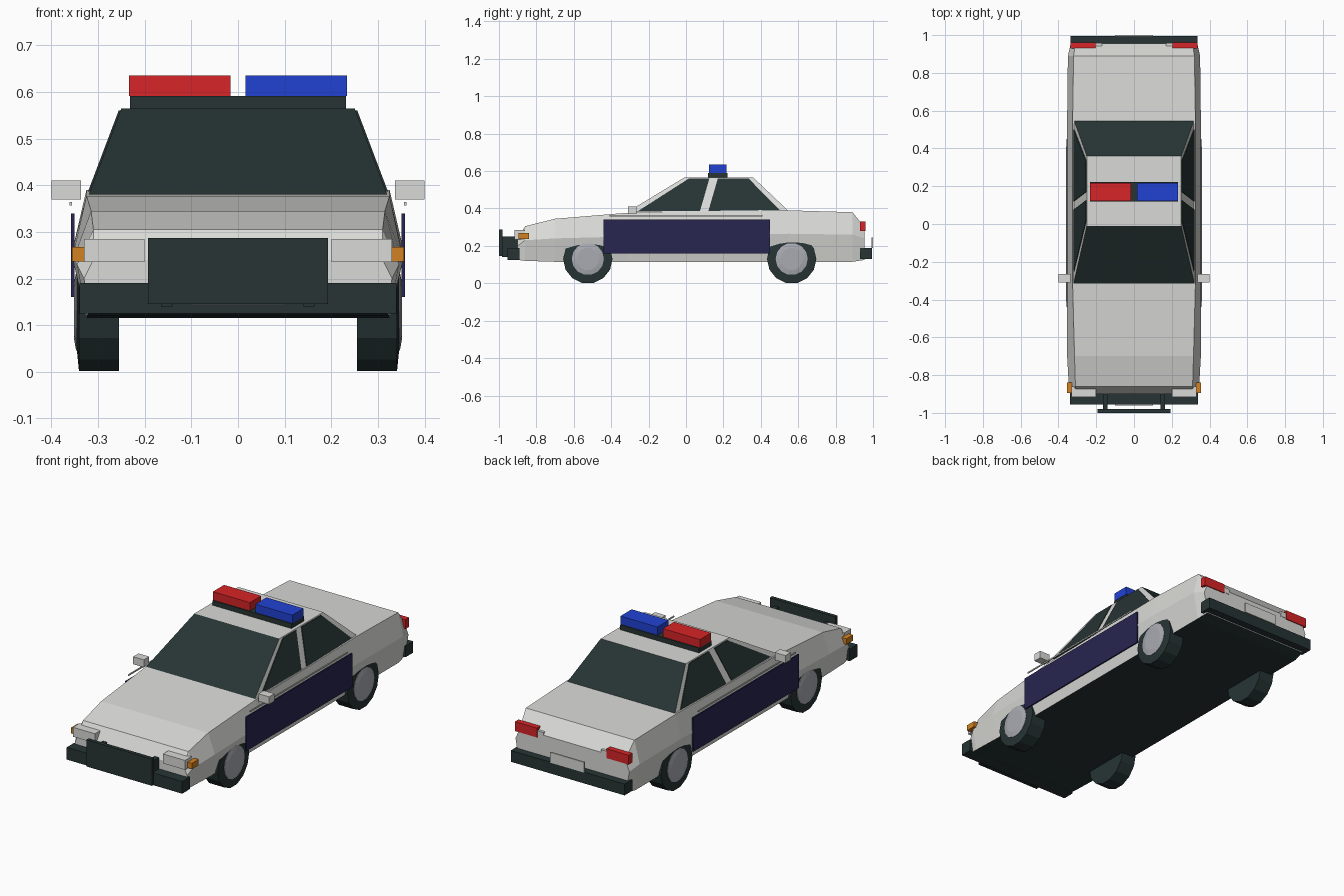
import bpy, bmesh, math
from mathutils import Vector

cube = bpy.data.objects.get("Cube")
if cube:
    bpy.data.objects.remove(cube, do_unlink=True)


def material(name, r, g, b):
    m = bpy.data.materials.new(name)
    m.use_nodes = True
    m.diffuse_color = (r, g, b, 1)
    bsdf = next(n for n in m.node_tree.nodes if n.type == 'BSDF_PRINCIPLED')
    bsdf.inputs["Base Color"].default_value = (r, g, b, 1)
    return m


WHITE = material("white paint", .70, .70, .68)
DARK = material("dark rubber and glass", .02, .034, .034)
NAVY = material("navy paint", .02, .018, .08)
RED = material("red lens", .68, .018, .02)
BLUE = material("blue lens", .015, .055, .65)
ORANGE = material("orange lens", .65, .22, .015)
METAL = material("wheel metal", .40, .41, .45)


def add(name, verts, faces, mats):
    """Mesh object with outward normals."""
    mesh = bpy.data.meshes.new(name)
    mesh.from_pydata(verts, [], faces)
    bm = bmesh.new()
    bm.from_mesh(mesh)
    bmesh.ops.recalc_face_normals(bm, faces=bm.faces)
    bm.to_mesh(mesh)
    bm.free()
    for m in mats:
        mesh.materials.append(m)
    obj = bpy.data.objects.new(name, mesh)
    bpy.context.collection.objects.link(obj)
    return obj


def box(name, mat, x, y, z):
    verts = [(a, b, c) for a in x for b in y for c in z]
    faces = [(0, 1, 3, 2), (4, 5, 7, 6), (0, 1, 5, 4),
             (2, 3, 7, 6), (0, 2, 6, 4), (1, 3, 7, 5)]
    return add(name, verts, faces, [mat])


def pair(name, mat, x, y, z):
    """Left box and its mirrored right copy."""
    box("left_" + name, mat, x, y, z)
    box("right_" + name, mat, (-x[1], -x[0]), y, z)


# Body: six-sided sections lofted from nose to tail
sections = [  # y, then half width and height of sill, waist and top edge
    (-.90, .32, .125, .33, .20, .31, .24),
    (-.86, .325, .12, .345, .23, .31, .305),
    (-.70, .325, .115, .354, .24, .315, .345),
    (-.315, .325, .115, .354, .25, .325, .377),
    (.55, .325, .115, .354, .265, .325, .39),
    (.89, .325, .115, .350, .26, .32, .38),
    (.955, .315, .125, .335, .24, .31, .30),
]
verts, faces = [], []
for y, wb, zb, wm, zm, wt, zt in sections:
    verts += [(-wb, y, zb), (wb, y, zb), (wm, y, zm),
              (wt, y, zt), (-wt, y, zt), (-wm, y, zm)]
for s in range(len(sections) - 1):
    for i in range(6):
        j = (i + 1) % 6
        faces.append((s * 6 + i, s * 6 + j, s * 6 + 6 + j, s * 6 + 6 + i))
last = len(verts) - 6
faces += [tuple(range(6)), tuple(range(last, last + 6))]
body = add("body", verts, faces, [WHITE, DARK])
for p in body.data.polygons:
    p.material_index = 1 if p.normal.z < -.8 else 0

# Cabin: tapered block with glass at both ends
BASE, ROOF, W_BASE, W_ROOF = .38, .565, .32, .25
verts = [(s * w, y, z) for w, z, ys in
         ((W_BASE, BASE, (-.315, .555)), (W_ROOF, ROOF, (-.01, .36)))
         for y in ys for s in (-1, 1)]
cabin = add("cabin", verts, [(0, 1, 3, 2), (4, 5, 7, 6), (0, 1, 5, 4),
                             (2, 3, 7, 6), (0, 2, 6, 4), (1, 3, 7, 5)], [WHITE, DARK])
for p in cabin.data.polygons:
    p.material_index = 1 if abs(p.normal.y) > .4 else 0


# Side windows: thin plates lying on the cabin sides
def side_window(name, outline):
    for label, s in (("left_", 1), ("right_", -1)):
        pts = []
        for lift in (-.002, .004):
            for y, z in outline:
                t = (z - BASE) / (ROOF - BASE)
                pts.append((s * (W_BASE + t * (W_ROOF - W_BASE) + lift), y, z))
        sides = [(i, (i + 1) % 4, (i + 1) % 4 + 4, i + 4) for i in range(4)]
        add(label + name, pts, [(0, 1, 2, 3), (4, 5, 6, 7)] + sides, [DARK])


side_window("front_window", [(-.255, .387), (.075, .387), (.125, .56), (.015, .56)])
side_window("rear_window", [(.12, .387), (.50, .392), (.335, .56), (.17, .56)])


# Wheels: lathed tyre and hub
def lathe(name, mat, profile, y, side, n=14):
    verts, faces = [], []
    for r, x in profile:
        for k in range(n):
            a = 2 * math.pi * (k + .5) / n
            verts.append((side * x, y + r * math.sin(a), .13 + r * math.cos(a)))
    for p in range(len(profile) - 1):
        for k in range(n):
            j = (k + 1) % n
            faces.append((p * n + k, p * n + j, p * n + n + j, p * n + n + k))
    top = (len(profile) - 1) * n
    faces += [tuple(range(n)), tuple(range(top, top + n))]
    add(name, verts, faces, [mat])


for end, y in (("front", -.525), ("rear", .565)):
    for label, s in (("left", 1), ("right", -1)):
        lathe(f"{end}_{label}_tyre", DARK, [(.132, .255), (.132, .341), (.09, .345)], y, s)
        lathe(f"{end}_{label}_hub", METAL, [(.086, .33), (.086, .347), (.06, .352)], y, s)

# Door panels, trim rods and mirrors
pair("door_panel", NAVY, (.351, .358), (-.44, .45), (.16, .34))
pair("trim_rod", WHITE, (.356, .361), (-.41, .41), (.357, .364))
pair("mirror", WHITE, (.337, .40), (-.31, -.265), (.37, .41))

# Roof light bar
box("light_bar_base", DARK, (-.232, .232), (.118, .222), (.56, .591))
box("red_beacon", RED, (-.234, -.016), (.123, .217), (.591, .635))
box("blue_beacon", BLUE, (.016, .234), (.123, .217), (.591, .635))

# Bumpers, push bar and number plates
box("front_bumper", DARK, (-.34, .34), (-.955, -.89), (.125, .19))
box("rear_bumper", DARK, (-.335, .335), (.93, .995), (.13, .19))
box("push_bar", DARK, (-.193, .193), (-1, -.98), (.145, .287))
pair("push_bar_bracket", DARK, (.14, .165), (-.985, -.90), (.14, .25))
box("front_plate", WHITE, (-.10, .10), (-.962, -.954), (.144, .18))
box("rear_plate", WHITE, (-.10, .10), (.992, 1.0), (.19, .245))

# Lamps
pair("headlight", WHITE, (.20, .33), (-.917, -.86), (.235, .285))
pair("indicator", ORANGE, (.327, .356), (-.895, -.84), (.237, .268))
pair("tail_light", RED, (.205, .335), (.93, .96), (.28, .33))
pair("reversing_light", WHITE, (.17, .205), (.93, .957), (.285, .315))
